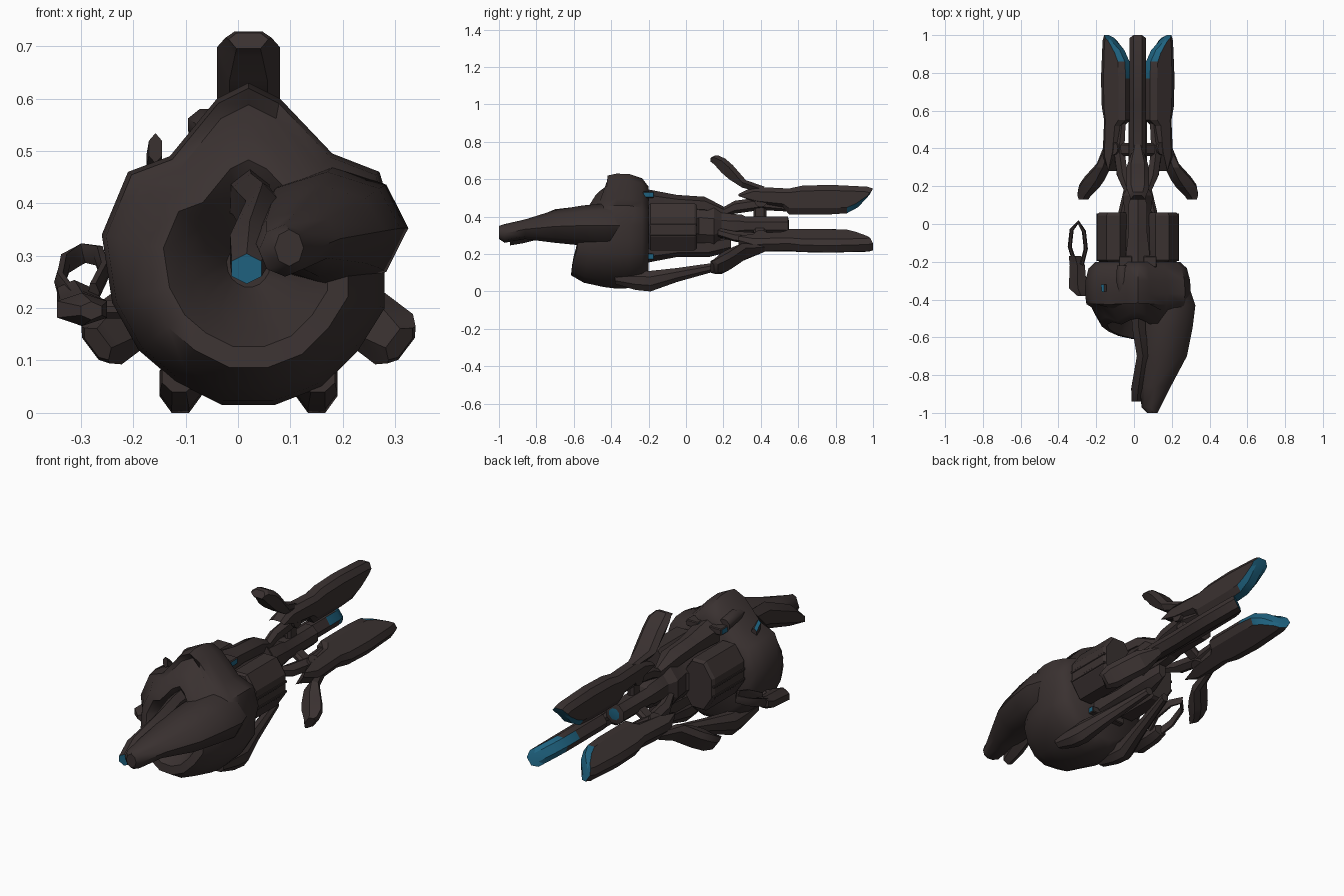
import bpy, bmesh, math
from mathutils import Matrix, Vector

if "Cube" in bpy.data.objects:
    bpy.data.objects.remove(bpy.data.objects["Cube"])

CX, CZ = 0.02, 0.35          # long axis of the ship


def material(name, rgb):
    m = bpy.data.materials.new(name)
    m.diffuse_color = (*rgb, 1)
    m.use_nodes = True
    m.node_tree.nodes["Principled BSDF"].inputs["Base Color"].default_value = m.diffuse_color
    return m


BROWN = material("dark_brown", (0.042, 0.031, 0.030))
TEAL = material("teal", (0.013, 0.12, 0.21))


def finish(name, bm, matrix=None, rule=None, angle=35):
    """Make an object; rule(center, normal) picks the teal faces."""
    bmesh.ops.recalc_face_normals(bm, faces=bm.faces)
    bm.normal_update()
    for f in bm.faces:
        if rule and rule(f.calc_center_median(), f.normal):
            f.material_index = 1
    if matrix:
        bm.transform(matrix)
    me = bpy.data.meshes.new(name)
    bm.to_mesh(me)
    bm.free()
    me.materials.append(BROWN)
    me.materials.append(TEAL)
    ob = bpy.data.objects.new(name, me)
    bpy.context.collection.objects.link(ob)
    bpy.ops.object.select_all(action='DESELECT')
    ob.select_set(True)
    bpy.context.view_layer.objects.active = ob
    bpy.ops.object.shade_smooth_by_angle(angle=math.radians(angle))
    return ob


def loft(name, rings, **kw):
    """Skin a list of equal-length point rings and cap both ends."""
    bm = bmesh.new()
    rows = [[bm.verts.new(p) for p in r] for r in rings]
    n = len(rows[0])
    for a, b in zip(rows, rows[1:]):
        for i in range(n):
            j = (i + 1) % n
            bm.faces.new((a[i], a[j], b[j], b[i]))
    bm.faces.new(rows[0])
    bm.faces.new(rows[-1])
    return finish(name, bm, **kw)


def section(y, x0, x1, z0, z1, n=8, off=.5):
    """Regular polygon across y that fills a bounding box."""
    k = math.cos(math.pi / n) if off else 1
    return [((x0 + x1) / 2 + (x1 - x0) / 2 / k * math.cos((i + off) * math.tau / n),
             y,
             (z0 + z1) / 2 + (z1 - z0) / 2 / k * math.sin((i + off) * math.tau / n))
            for i in range(n)]


def tube(name, stations, n=8, off=.5, **kw):
    return loft(name, [section(*s, n=n, off=off) for s in stations], **kw)


def box(name, x0, x1, y0, y1, z0, z1, bevel=0.012, **kw):
    bm = bmesh.new()
    bmesh.ops.create_cube(bm, size=1)
    for v in bm.verts:
        v.co = ((x0 + x1) / 2 + v.co.x * (x1 - x0),
                (y0 + y1) / 2 + v.co.y * (y1 - y0),
                (z0 + z1) / 2 + v.co.z * (z1 - z0))
    bmesh.ops.bevel(bm, geom=bm.edges[:], offset=bevel, segments=1, affect='EDGES')
    return finish(name, bm, **kw)


# Bulbous hull: one front outline, scaled along y, bulging at the chin, with a hollow mouth
outline = [(.02, .63), (.08, .60), (.18, .495), (.27, .46), (.30, .36), (.28, .27),
           (.28, .20), (.23, .12), (.16, .05), (.07, .015), (-.03, .015), (-.12, .06),
           (-.19, .12), (-.24, .21), (-.26, .34), (-.21, .46), (-.13, .49), (-.04, .60)]
hull_rings = []
for y, s, k in [(-.20, .80, 0), (-.235, .93, 0), (-.30, .99, 0), (-.37, 1, 0), (-.43, .97, .01),
                (-.47, .88, .10), (-.505, .73, .125), (-.495, .58, .12), (-.44, .40, .08), (-.38, .15, 0)]:
    ring = []
    for x, z in outline:
        px, pz = CX + (x - CX) * s, .28 + (z - .28) * s
        bulge = -k * (1 - ((pz - .19) / .3) ** 2) + 1.1 * k * ((px - .05) / .28) ** 2
        ring.append((px, y + bulge, pz))
    hull_rings.append(ring)
loft("hull", hull_rings, angle=50)

# Long offset nose and the slim prong beside it
tube("nose", [(-.21, .04, .25, .26, .45), (-.43, .04, .325, .235, .47), (-.55, .03, .31, .245, .46),
              (-.70, .03, .28, .26, .435), (-.86, .03, .195, .28, .385), (-.97, .04, .14, .26, .36),
              (-1.0, .07, .125, .28, .35)], off=0, angle=45)
tube("nose_prong", [(-.38, -.02, .06, .36, .47), (-.55, -.01, .06, .36, .45), (-.70, .015, .08, .31, .43),
                    (-.87, -.015, .06, .265, .36), (-.94, -.012, .045, .25, .30)], n=6,
     rule=lambda c, n: n.y < -.8 and c.y < -.92)

# Small details on the hull
tube("side_bump", [(-.22, -.09, -.03, .50, .56), (-.30, -.095, -.02, .52, .58),
                   (-.36, -.08, -.03, .53, .56)], angle=50)
tube("horn", [(-.32, -.175, -.145, .46, .50), (-.36, -.17, -.145, .48, .53)], n=6,
     rule=lambda c, n: n.z > .5 and c.x < -.155)

# Engine drums, vents and converging lower struts on each side
for side, s in (("left", -1), ("right", 1)):
    def sx(a, b):
        return sorted((CX + s * a, CX + s * b))

    tube(side + "_drum", [(-.20, *sx(.05, .205), .23, .46), (-.19, *sx(.045, .215), .22, .47),
                          (.045, *sx(.045, .215), .22, .47), (.06, *sx(.05, .205), .23, .46)], angle=25)
    for z in (.305, .355):
        box(side + "_drum_band", *sx(.19, .219), -.195, .055, z - .006, z + .006, bevel=.002)
    tube(side + "_lower_strut", [(-.38, *sx(.10, .165), .04, .10), (-.27, *sx(.09, .17), .008, .11),
                                 (-.19, *sx(.09, .17), 0, .11), (-.05, *sx(.07, .13), .05, .125),
                                 (.20, *sx(.03, .07), .12, .16)])
    for z in (.17, .50):
        box(side + "_vent", *sx(.03, .10), -.23, -.17, z, z + .033, bevel=.004,
            rule=lambda c, n: abs(n.x) > .9)

# Central core with rails above and below it
tube("core", [(-.22, -.08, .12, .25, .45), (.05, -.07, .11, .26, .44), (.07, -.05, .09, .24, .46),
              (.15, -.06, .10, .24, .45), (.19, -.035, .075, .28, .42), (.30, -.035, .075, .29, .41),
              (.32, -.03, .07, .30, .40), (.545, -.03, .07, .30, .40), (.55, -.008, .048, .322, .378)],
     angle=25, rule=lambda c, n: n.y > .99 and c.y > .54)
tube("upper_rail", [(-.22, -.05, .09, .43, .54), (-.05, -.03, .07, .43, .51), (.10, -.03, .07, .42, .50),
                    (.20, 0, .04, .40, .45)], n=6)
tube("lower_rail", [(-.22, -.05, .09, .16, .27), (-.05, -.03, .07, .19, .27), (.12, -.03, .07, .19, .28),
                    (.24, 0, .04, .22, .30)], n=6)

# Three tail assemblies spread about the axis (local z is radial)
fin_profile = [(.28, .17), (.36, .21), (.55, .20), (.62, .215), (.77, .22), (.97, .21), (1.0, .20),
               (.98, .165), (.92, .10), (.86, .068), (.77, .062), (.55, .062), (.52, .10), (.38, .125)]
for label, fin_turn, vane_turn in (("top", 0, 0), ("right", 124, 127), ("left", -124, -127)):
    M, V = (Matrix.Translation((CX, 0, CZ)) @ Matrix.Rotation(math.radians(a), 4, 'Y')
            for a in (fin_turn, vane_turn))

    # Fin blade with softened edges; teal inner edge at the tip
    layers = []
    for x, q in ((-.043, .6), (-.022, 1), (.022, 1), (.043, .6)):
        layers.append([(x, y if q == 1 or y < .9 else y - .015, .145 + (r - .145) * q)
                       for y, r in fin_profile])
    loft(label + "_fin", layers, matrix=M, angle=25,
         rule=lambda c, n: (c.y > .87 and n.z < -.35) or (c.y > .8 and n.z < -.95))

    # Flared vane pointing out and forward
    vane = [(.13, .345, .375, .038), (.15, .33, .378, .044), (.19, .285, .36, .06),
            (.23, .25, .325, .06), (.30, .205, .245, .06), (.40, .18, .21, .025)]
    rings = [[(-w, y, hi - .012), (-w * .6, y + .02, hi), (w * .6, y + .02, hi), (w, y, hi - .012),
              (w * .6, y, lo), (-w * .6, y, lo)] for y, lo, hi, w in vane]
    loft(label + "_vane", rings, matrix=V, angle=25,
         rule=lambda c, n: c.y < .16 and n.z > -.2 and n.z < .8 and abs(n.x) > .5)

    # Arms and pivot that join the fin to the core
    box(label + "_arm", -.018, .018, .36, .43, .02, .17, matrix=M)
    tube(label + "_link", [(.17, -.02, .02, .04, .08), (.26, -.022, .022, .07, .13),
                           (.40, -.025, .025, .09, .15), (.55, -.015, .015, .08, .12)], n=6, matrix=M)
    bm = bmesh.new()
    bmesh.ops.create_cone(bm, cap_ends=True, segments=12, radius1=.035, radius2=.035, depth=.08,
                          matrix=Matrix.Translation((0, .40, .135)) @ Matrix.Rotation(math.pi / 2, 4, 'Y'))
    finish(label + "_pivot", bm, matrix=M)

# Hooked grapple on the left of the hull
tube("grapple_base", [(-.38, -.30, -.26, .18, .21), (-.34, -.345, -.25, .17, .225),
                      (-.22, -.34, -.26, .175, .23), (-.17, -.345, -.28, .20, .25)], n=6)
box("grapple_mount", -.30, -.18, -.33, -.28, .18, .215)
hook = [(-.315, -.20, .215), (-.34, -.12, .25), (-.33, -.03, .285), (-.295, .01, .305),
        (-.265, -.04, .30), (-.255, -.13, .27), (-.275, -.21, .23)]
rings = []
for i, p in enumerate(hook):
    t = (Vector(hook[min(i + 1, 6)]) - Vector(hook[max(i - 1, 0)])).normalized()
    u = t.cross(Vector((0, 0, 1))).normalized()
    v = u.cross(t)
    rings.append([Vector(p) + u * .011 * math.cos(a * math.tau / 6) + v * .022 * math.sin(a * math.tau / 6)
                  for a in range(6)])
loft("grapple_hook", rings, angle=50)
